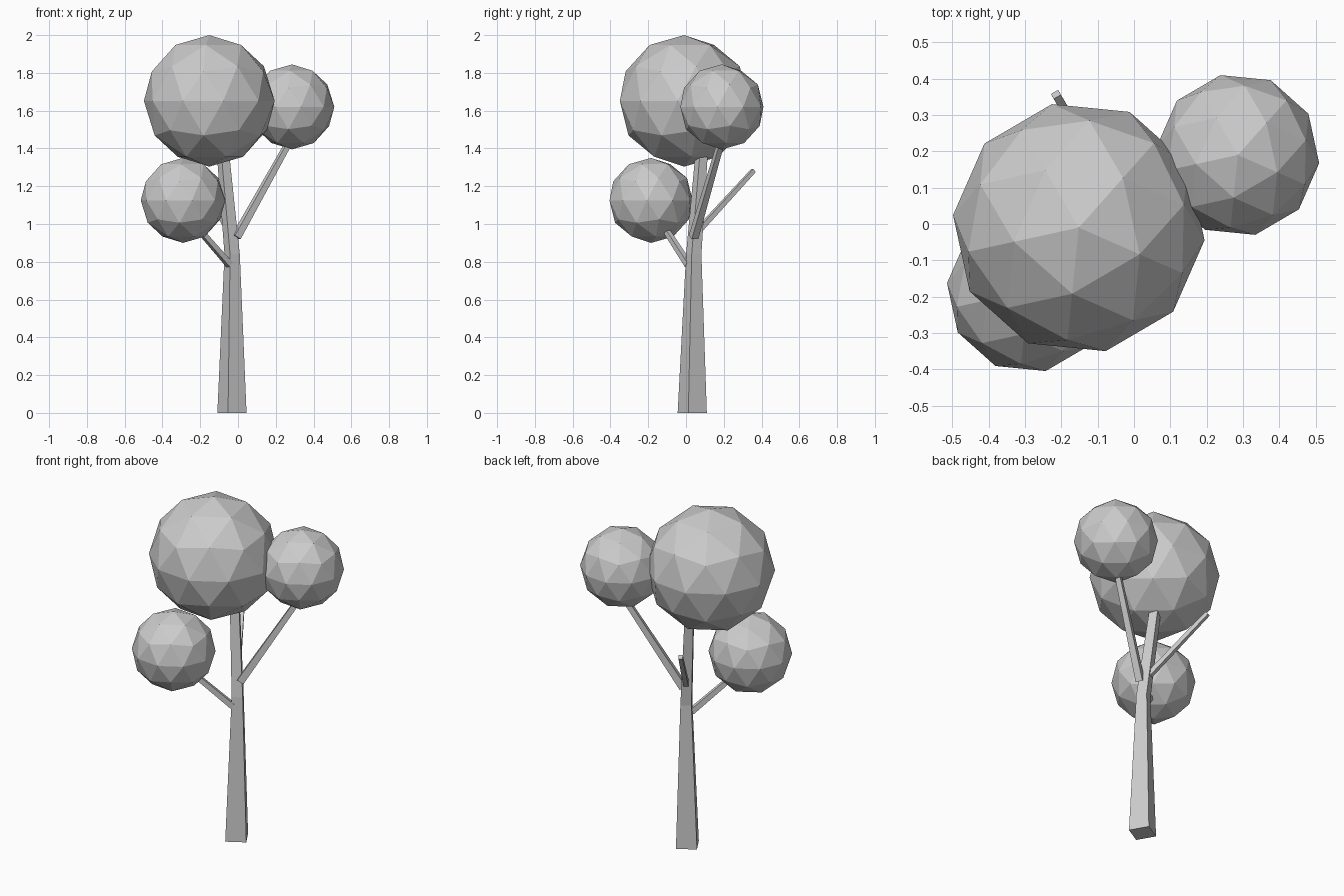
import bpy
import bmesh
import math
from mathutils import Vector, Matrix

cube = bpy.data.objects.get("Cube")
if cube:
    bpy.data.objects.remove(cube)

# One flat colour for the whole tree
grey = bpy.data.materials.new("light_grey")
grey.use_nodes = True
colour = (0.6, 0.6, 0.6, 1)
grey.diffuse_color = colour
grey.node_tree.nodes["Principled BSDF"].inputs["Base Color"].default_value = colour


def add_object(name, bm):
    bmesh.ops.recalc_face_normals(bm, faces=bm.faces)
    mesh = bpy.data.meshes.new(name)
    bm.to_mesh(mesh)
    bm.free()
    mesh.materials.append(grey)
    obj = bpy.data.objects.new(name, mesh)
    bpy.context.collection.objects.link(obj)
    return obj


def square_tube(name, sections, turn, rotation=Matrix.Identity(3)):
    """Four-sided tube through (centre, corner radius) sections."""
    bm = bmesh.new()
    rings = []
    for centre, radius in sections:
        ring = []
        for i in range(4):
            a = turn + i * math.pi / 2
            corner = Vector((math.cos(a), math.sin(a), 0)) * radius
            ring.append(bm.verts.new(Vector(centre) + rotation @ corner))
        rings.append(ring)
    for low, high in zip(rings, rings[1:]):
        for i in range(4):
            j = (i + 1) % 4
            bm.faces.new((low[i], low[j], high[j], high[i]))
    bm.faces.new(rings[0][::-1])
    bm.faces.new(rings[-1])
    return add_object(name, bm)


def branch(name, start, end, r_start, r_end):
    direction = Vector(end) - Vector(start)
    rotation = direction.to_track_quat("Z", "Y").to_matrix()
    square_tube(name, [(start, r_start), (end, r_end)], math.pi / 4, rotation)


def foliage(name, centre, radius):
    bm = bmesh.new()
    place = Matrix.Translation(centre) @ Matrix.Rotation(math.radians(-23.7), 4, "Z")
    bmesh.ops.create_icosphere(bm, subdivisions=2, radius=radius, matrix=place)
    add_object(name, bm)


# Trunk: tapered, leaning above the bend
square_tube("trunk", [((-0.032, 0.033, 0), 0.08),
                      ((-0.031, 0.041, 0.84), 0.042),
                      ((-0.08, 0.083, 1.38), 0.034)], math.radians(-15))

# Branches
branch("left_branch", (-0.01, 0.04, 0.93), (0.28, 0.19, 1.45), 0.028, 0.02)
branch("right_branch", (-0.045, 0.012, 0.785), (-0.25, -0.14, 1.02), 0.022, 0.018)
branch("back_branch", (-0.05, 0.07, 0.97), (-0.215, 0.357, 1.283), 0.02, 0.016)

# Faceted foliage balls
foliage("crown_foliage", (-0.152, -0.01, 1.652), 0.348)
foliage("left_foliage", (0.286, 0.19, 1.62), 0.225)
foliage("right_foliage", (-0.291, -0.185, 1.125), 0.225)
